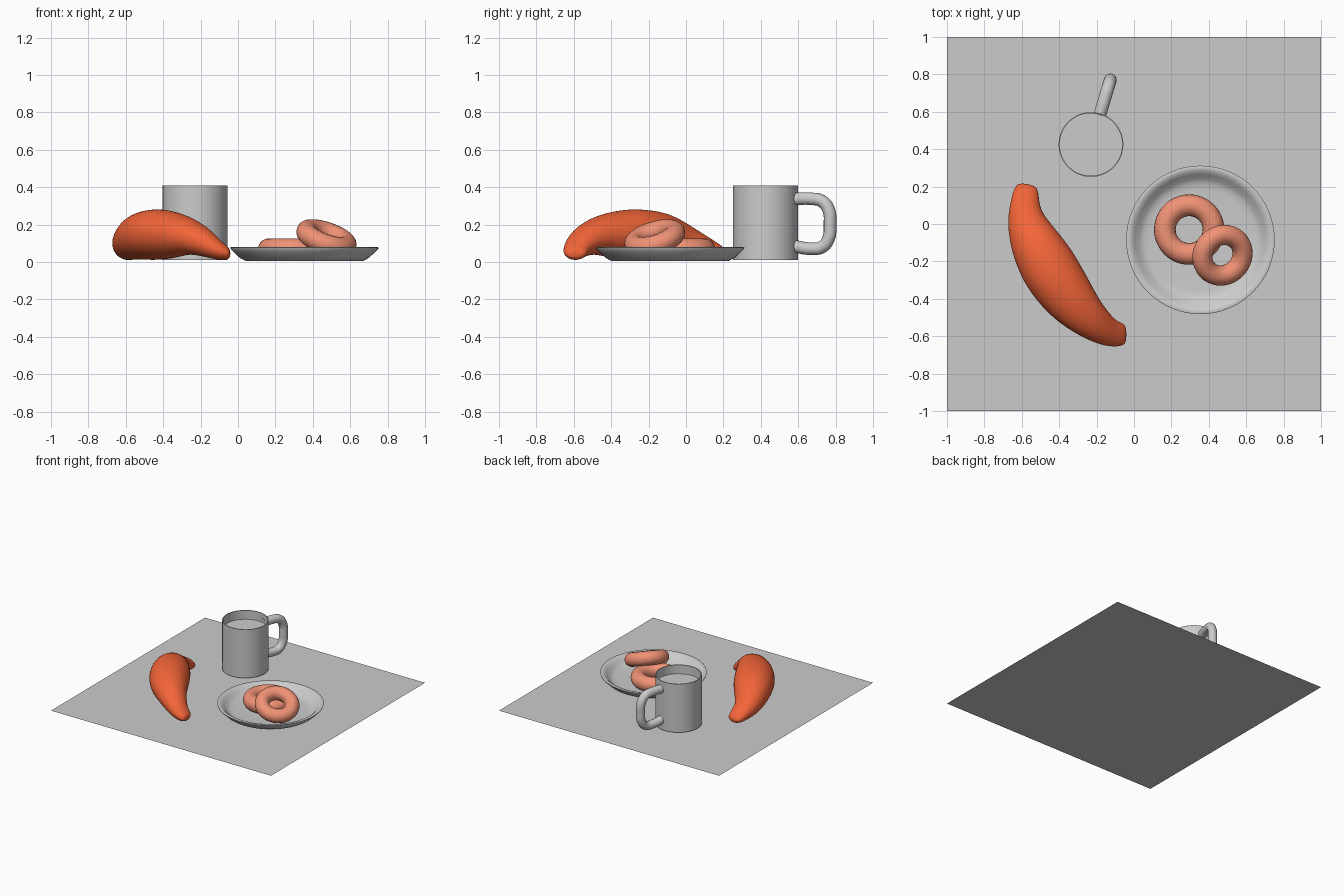
import bpy, bmesh
from math import sin, cos, pi, radians
from mathutils import Vector

if "Cube" in bpy.data.objects:
    bpy.data.objects.remove(bpy.data.objects["Cube"])


def paint(ob, name, rgb):
    mat = bpy.data.materials.get(name) or bpy.data.materials.new(name)
    mat.diffuse_color = (*rgb, 1)
    mat.use_nodes = True
    mat.node_tree.nodes["Principled BSDF"].inputs["Base Color"].default_value = mat.diffuse_color
    ob.data.materials.append(mat)


def smooth(ob, angle=40):
    bpy.ops.object.select_all(action='DESELECT')
    ob.select_set(True)
    bpy.context.view_layer.objects.active = ob
    bpy.ops.object.shade_smooth_by_angle(angle=radians(angle))


def mesh_object(name, bm):
    bmesh.ops.recalc_face_normals(bm, faces=bm.faces)
    me = bpy.data.meshes.new(name)
    bm.to_mesh(me)
    bm.free()
    ob = bpy.data.objects.new(name, me)
    bpy.context.collection.objects.link(ob)
    return ob


def skin(bm, rings, caps=True):
    """Bridge successive closed rings of points into a tube."""
    loops = [[bm.verts.new(p) for p in ring] for ring in rings]
    n = len(loops[0])
    for a, b in zip(loops, loops[1:]):
        for i in range(n):
            j = (i + 1) % n
            bm.faces.new((a[i], a[j], b[j], b[i]))
    if caps:
        bm.faces.new(loops[0])
        bm.faces.new(loops[-1])


def lathe(name, centre, profile, n=64):
    bm = bmesh.new()
    skin(bm, [[(r * cos(2 * pi * i / n), r * sin(2 * pi * i / n), z)
               for i in range(n)] for r, z in profile])
    ob = mesh_object(name, bm)
    ob.location = (*centre, 0)
    smooth(ob)
    return ob


# table top
bpy.ops.mesh.primitive_plane_add(size=2)
bpy.context.object.name = "table_top"

# mug with a thin wall, and the drink inside it
MUG = (-0.23, 0.425)
lathe("mug_body", MUG, [(0.05, 0.01), (0.173, 0.01), (0.173, 0.408),
                        (0.167, 0.408), (0.167, 0.03), (0.05, 0.03)])
bpy.ops.mesh.primitive_circle_add(vertices=64, radius=0.168, fill_type='NGON',
                                  location=(*MUG, 0.335))
bpy.context.object.name = "drink_surface"

# mug handle: bent tube, (distance from mug axis, height)
path = [(0.165, 0.337), (0.25, 0.338), (0.315, 0.325), (0.352, 0.28), (0.36, 0.2),
        (0.352, 0.125), (0.315, 0.08), (0.25, 0.071), (0.165, 0.083)]
curve = bpy.data.curves.new("mug_handle", 'CURVE')
curve.dimensions = '3D'
curve.bevel_depth = 0.034
curve.bevel_resolution = 5
spline = curve.splines.new('BEZIER')
spline.bezier_points.add(len(path) - 1)
for p, (r, z) in zip(spline.bezier_points, path):
    p.co = (MUG[0] + 0.287 * r, MUG[1] + 0.958 * r, z)
    p.handle_left_type = p.handle_right_type = 'AUTO'
bpy.context.collection.objects.link(bpy.data.objects.new("mug_handle", curve))

# plate
lathe("plate", (0.355, -0.085),
      [(0.05, 0.006), (0.315, 0.006), (0.345, 0.022), (0.375, 0.05), (0.395, 0.07),
       (0.397, 0.077), (0.390, 0.08), (0.37, 0.075), (0.35, 0.06), (0.325, 0.032),
       (0.30, 0.021), (0.27, 0.018), (0.05, 0.018)])

# two ring doughnuts, the smaller one leaning on the larger
for name, loc, major, minor, tilt in (
        ("doughnut_flat", (0.295, -0.03, 0.068), 0.130, 0.058, 0),
        ("doughnut_leaning", (0.473, -0.167, 0.127), 0.113, 0.054, 25)):
    bpy.ops.mesh.primitive_torus_add(major_segments=48, minor_segments=20,
                                     major_radius=major, minor_radius=minor, location=loc)
    ob = bpy.context.object
    ob.name = name
    axis = Vector((sin(radians(tilt)) * 0.75, -sin(radians(tilt)) * 0.66, cos(radians(tilt))))
    ob.rotation_euler = axis.to_track_quat('Z', 'Y').to_euler()
    smooth(ob, 180)
    paint(ob, "doughnut_orange", (0.88, 0.29, 0.18))

# croissant: x, y, half width, bottom, top along its bent spine
spine = [(-0.57, 0.215, 0.045, 0.025, 0.065), (-0.577, 0.18, 0.066, 0.01, 0.095),
         (-0.585, 0.10, 0.078, 0.01, 0.145), (-0.58, 0.02, 0.10, 0.012, 0.195),
         (-0.535, -0.09, 0.13, 0.015, 0.258), (-0.475, -0.20, 0.15, 0.012, 0.278),
         (-0.415, -0.30, 0.15, 0.012, 0.283), (-0.335, -0.41, 0.135, 0.025, 0.265),
         (-0.26, -0.49, 0.11, 0.045, 0.235), (-0.18, -0.555, 0.088, 0.03, 0.19),
         (-0.11, -0.59, 0.07, 0.012, 0.13), (-0.06, -0.592, 0.06, 0.01, 0.085),
         (-0.04, -0.592, 0.04, 0.025, 0.065)]
rings = []
for k, (x, y, w, lo, hi) in enumerate(spine):
    a, b = spine[max(k - 1, 0)], spine[min(k + 1, len(spine) - 1)]
    d = Vector((b[0] - a[0], b[1] - a[1], 0)).normalized()
    side = Vector((-d.y, d.x, 0)) * w * 1.04
    mid, h = (lo + hi) / 2, (hi - lo) / 2 * 1.03
    rings.append([Vector((x, y, mid + h * sin(t))) + side * cos(t)
                  for t in (2 * pi * i / 16 for i in range(16))])
bm = bmesh.new()
skin(bm, rings)
croissant = mesh_object("croissant", bm)
croissant.modifiers.new("rounding", 'SUBSURF').levels = 2
croissant.modifiers[0].render_levels = 2
smooth(croissant, 180)
paint(croissant, "croissant_red", (0.9, 0.13, 0.04))
